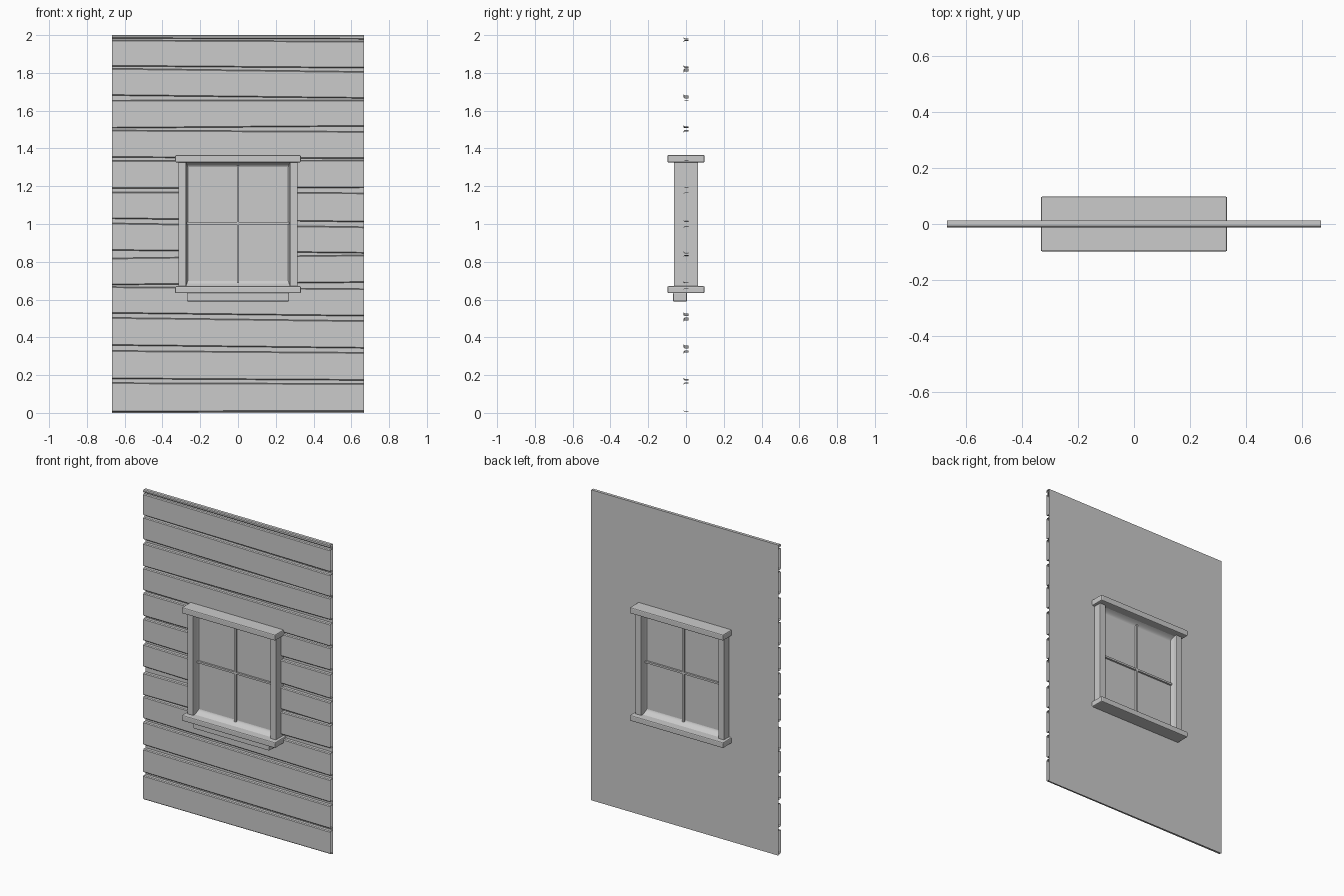
import bpy, bmesh, math

if "Cube" in bpy.data.objects:
    bpy.data.objects.remove(bpy.data.objects["Cube"])

W, FRONT, BACK = 0.667, -0.012, 0.012


def make(name, verts, faces):
    me = bpy.data.meshes.new(name)
    me.from_pydata(verts, [], faces)
    ob = bpy.data.objects.new(name, me)
    bpy.context.collection.objects.link(ob)
    return ob


def box(name, x, y, z, bevel=0.0):
    bm = bmesh.new()
    bmesh.ops.create_cube(bm, size=1)
    for v in bm.verts:
        v.co = [a[0] + (c + 0.5) * (a[1] - a[0]) for a, c in zip((x, y, z), v.co)]
    me = bpy.data.meshes.new(name)
    bm.to_mesh(me)
    bm.free()
    ob = bpy.data.objects.new(name, me)
    bpy.context.collection.objects.link(ob)
    if bevel:
        m = ob.modifiers.new("bevel", 'BEVEL')
        m.width, m.segments = bevel, 2
    return ob


# wall backing sheet
make("wall_backing", [(-W, BACK, 0), (W, BACK, 0), (W, BACK, 2), (-W, BACK, 2)], [(3, 2, 1, 0)])

# uneven seams: plank top edge below, plank bottom edge above (left/right heights)
# each row: lower-left, upper-left, lower-right, upper-right
seams = [
    (0.0, 0.005, 0.0, 0.008),
    (0.16, 0.18, 0.155, 0.172),
    (0.33, 0.357, 0.32, 0.342),
    (0.505, 0.527, 0.488, 0.512),
    (0.668, 0.677, 0.657, 0.69),
    (0.82, 0.86, 0.836, 0.845),
    (1.005, 1.028, 0.985, 1.01),
    (1.17, 1.187, 1.165, 1.192),
    (1.335, 1.352, 1.338, 1.346),
    (1.497, 1.507, 1.49, 1.517),
    (1.655, 1.68, 1.657, 1.665),
    (1.824, 1.835, 1.807, 1.825),
    (1.974, 1.982, 1.968, 1.978),
    (2.0, 2.0, 2.0, 2.0),
]

# planks: open-ended shells with bevelled long edges
B = 0.005
for i, (lo, hi) in enumerate(zip(seams, seams[1:])):
    verts = []
    for x, z0, z1 in ((-W, lo[1], hi[0]), (W, lo[3], hi[2])):
        verts += [(x, BACK, z0), (x, FRONT + B, z0), (x, FRONT, z0 + B),
                  (x, FRONT, z1 - B), (x, FRONT + B, z1), (x, BACK, z1)]
    make(f"plank_{i + 1}", verts, [(k, k + 6, k + 7, k + 1) for k in range(5)])

# window head and sill
box("window_head", (-0.333, 0.333), (-0.098, 0.098), (1.326, 1.365), 0.006)
box("window_sill", (-0.333, 0.333), (-0.098, 0.098), (0.634, 0.671), 0.006)
box("window_apron", (-0.27, 0.27), (-0.068, 0.005), (0.59, 0.636), 0.004)

# side jambs
for name, s in (("left", -1), ("right", 1)):
    box(f"{name}_jamb", sorted((s * 0.274, s * 0.315)), (-0.064, 0.064), (0.66, 1.335), 0.003)

# sash: coved ring closing onto the pane, on both sides of the wall
X0, X1, ZB0, ZB1, ZT0, ZT1 = 0.275, 0.266, 0.67, 0.698, 1.328, 1.302
N = 5
for name, s in (("front", -1), ("back", 1)):
    verts, faces = [], []
    for k in range(N + 1):
        a = k / N * math.pi / 2
        t, y = 1 - math.cos(a), s * (0.018 + 0.032 * (1 - math.sin(a)))
        t = math.sin(a) * 0.5 + t * 0.5
        x = X0 + (X1 - X0) * t
        zb, zt = ZB0 + (ZB1 - ZB0) * t, ZT0 + (ZT1 - ZT0) * t
        verts += [(-x, y, zb), (x, y, zb), (x, y, zt), (-x, y, zt)]
    for k in range(N):
        for c in range(4):
            d = (c + 1) % 4
            f = (4 * k + c, 4 * k + d, 4 * k + 4 + d, 4 * k + 4 + c)
            faces.append(f if s < 0 else f[::-1])
    ob = make(f"{name}_sash", verts, faces)
    bpy.context.view_layer.objects.active = ob
    ob.select_set(True)
    bpy.ops.object.shade_smooth_by_angle(angle=math.radians(35))
    ob.select_set(False)

# glass pane and crossing muntins
box("glass_pane", (-0.272, 0.272), (-0.018, 0.018), (0.68, 1.32))
box("vertical_muntin", (-0.006, 0.006), (-0.03, 0.03), (0.69, 1.31))
box("horizontal_muntin", (-0.27, 0.27), (-0.03, 0.03), (0.998, 1.01))
